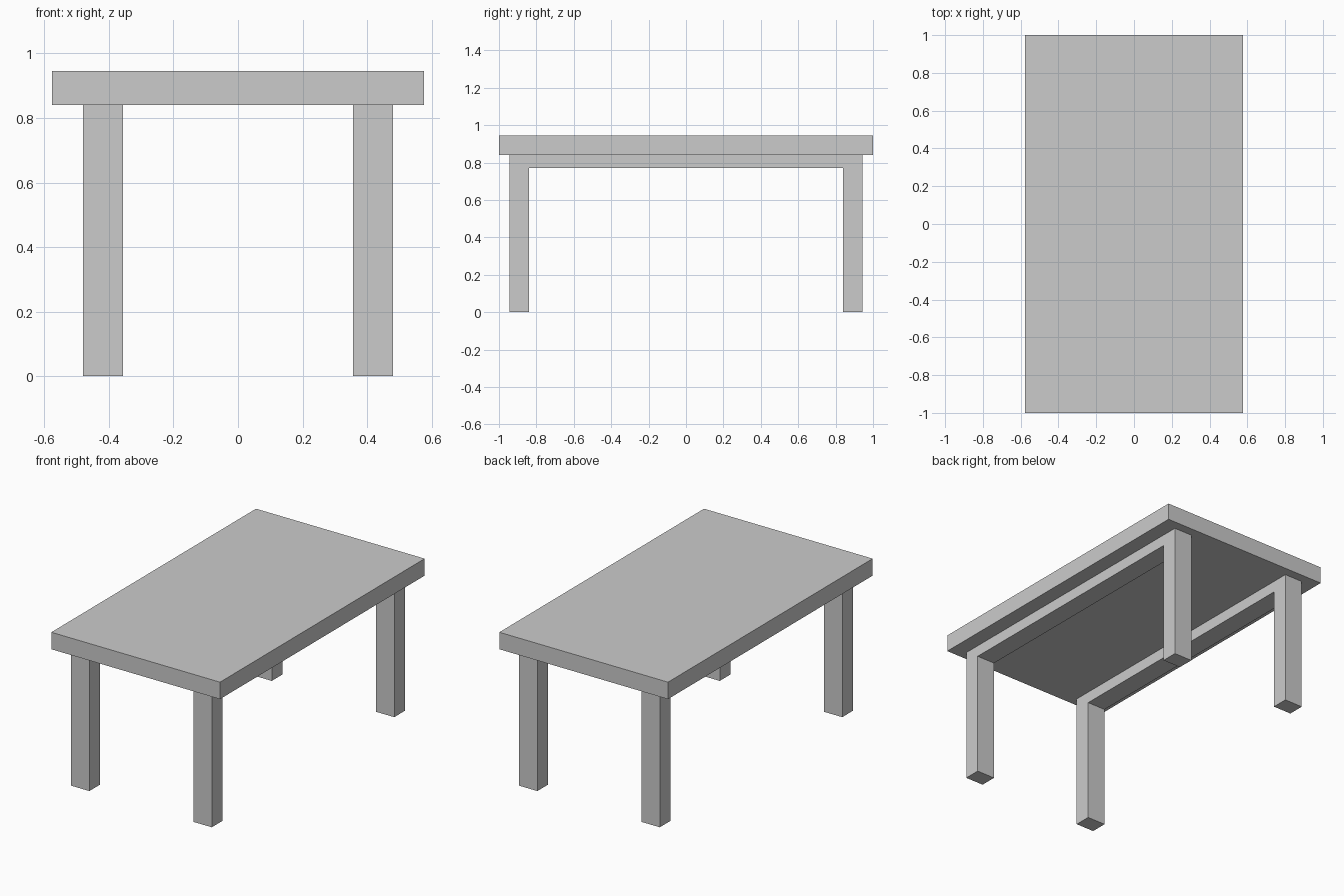
import bpy
import bmesh

if "Cube" in bpy.data.objects:
    bpy.data.objects.remove(bpy.data.objects["Cube"])

HALF_X, HALF_Y = 0.577, 1.0        # table top half sizes
TOP_Z, UNDER_Z, RAIL_Z = 0.945, 0.84, 0.77
LEG_IN_X, LEG_OUT_X = 0.357, 0.481
LEG_IN_Y, LEG_OUT_Y = 0.84, 0.943


def extrude_x(name, profile, x0, x1):
    """Extrude a closed (y, z) profile from x0 to x1 as one solid."""
    bm = bmesh.new()
    face = bm.faces.new([bm.verts.new((x0, y, z)) for y, z in profile])
    moved = bmesh.ops.extrude_face_region(bm, geom=[face], use_keep_orig=True)["geom"]
    verts = [v for v in moved if isinstance(v, bmesh.types.BMVert)]
    bmesh.ops.translate(bm, verts=verts, vec=(x1 - x0, 0, 0))
    bmesh.ops.recalc_face_normals(bm, faces=bm.faces)
    mesh = bpy.data.meshes.new(name)
    bm.to_mesh(mesh)
    bm.free()
    obj = bpy.data.objects.new(name, mesh)
    bpy.context.collection.objects.link(obj)
    return obj


# Table top slab
extrude_x("table_top",
          [(-HALF_Y, UNDER_Z), (HALF_Y, UNDER_Z), (HALF_Y, TOP_Z), (-HALF_Y, TOP_Z)],
          -HALF_X, HALF_X)

# Leg frames: two legs joined by a long rail under the top, one per side
arch = [(-LEG_OUT_Y, 0), (-LEG_IN_Y, 0), (-LEG_IN_Y, RAIL_Z), (LEG_IN_Y, RAIL_Z),
        (LEG_IN_Y, 0), (LEG_OUT_Y, 0), (LEG_OUT_Y, UNDER_Z), (-LEG_OUT_Y, UNDER_Z)]
for side, sign in (("left", -1), ("right", 1)):
    extrude_x(f"{side}_leg_frame", arch, sign * LEG_IN_X, sign * LEG_OUT_X)
